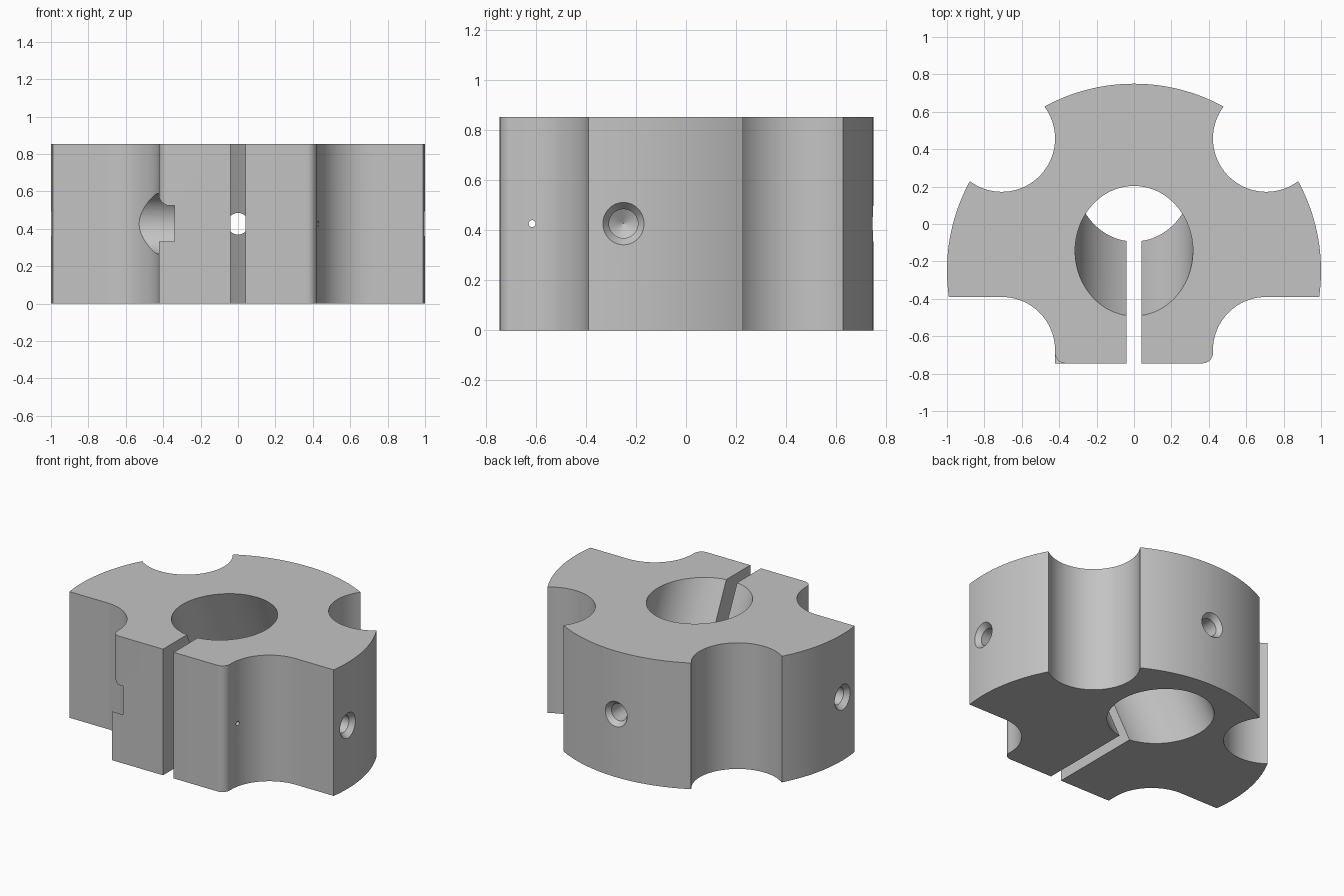
import bpy, bmesh
from math import sin, cos, pi, radians, asin, sqrt, degrees
from mathutils import Matrix

if "Cube" in bpy.data.objects:
    bpy.data.objects.remove(bpy.data.objects["Cube"], do_unlink=True)

HEIGHT, MID = 0.854, 0.427
HUB_Y, NOTCH_R = -0.25, 0.285      # disc centre and scallop radius
FRONT_Y, SIDE_X, FILLET = -0.745, 0.422, 0.055


def arc(cx, cy, r, start, end, n):
    angles = [radians(start + (end - start) * i / n) for i in range(n + 1)]
    return [(cx + r * cos(a), cy + r * sin(a)) for a in angles]


def make_object(name, bm):
    bmesh.ops.recalc_face_normals(bm, faces=bm.faces)
    mesh = bpy.data.meshes.new(name)
    bm.to_mesh(mesh)
    bm.free()
    obj = bpy.data.objects.new(name, mesh)
    bpy.context.collection.objects.link(obj)
    return obj


def prism(name, outline, z0, z1):
    bm = bmesh.new()
    face = bm.faces.new([bm.verts.new((x, y, z0)) for x, y in outline])
    top = bmesh.ops.extrude_face_region(bm, geom=[face])["geom"]
    verts = [v for v in top if isinstance(v, bmesh.types.BMVert)]
    bmesh.ops.translate(bm, vec=(0, 0, z1 - z0), verts=verts)
    return make_object(name, bm)


def lathe(name, profile, matrix, n=64):
    """Turn (radius, distance) points about the local z axis."""
    bm = bmesh.new()
    rings = [[bm.verts.new((r * cos(2 * pi * i / n), r * sin(2 * pi * i / n), d))
              for i in range(n)] for r, d in profile]
    for a, b in zip(rings, rings[1:]):
        for i in range(n):
            j = (i + 1) % n
            bm.faces.new((a[i], a[j], b[j], b[i]))
    bm.faces.new(rings[0])
    bm.faces.new(rings[-1])
    bm.transform(matrix)
    return make_object(name, bm)


def cut(body, cutter):
    mod = body.modifiers.new("cut", "BOOLEAN")
    mod.operation, mod.solver, mod.object = "DIFFERENCE", "EXACT", cutter
    bpy.context.view_layer.objects.active = body
    bpy.ops.object.modifier_apply(modifier=mod.name)
    bpy.data.objects.remove(cutter, do_unlink=True)


# Clamp outline: half profile from the front tab round to the back, mirrored
low_y = -0.675
half_span = degrees(2 * asin(NOTCH_R / 2))
lean = 90 - half_span / 2
diag = sqrt(0.5)
arm_start = degrees(asin(low_y + NOTCH_R - HUB_Y))
half = [(SIDE_X, FRONT_Y)]
half += arc(SIDE_X + NOTCH_R, low_y, NOTCH_R, 180, 90, 24)
half += arc(0, HUB_Y, 1, arm_start, 45 - half_span, 18)
half += arc(diag, HUB_Y + diag, NOTCH_R, 225 + lean, 225 - lean, 40)[1:]
half += arc(0, HUB_Y, 1, 45 + half_span, 90, 16)[1:]
outline = half + [(-x, y) for x, y in reversed(half[:-1])]
body = prism("clamp_body", outline, 0, HEIGHT)

# Rounded front corners: full height on one side, upper half on the other
for side, z0 in ((1, -0.1), (-1, MID)):
    curve = arc(SIDE_X - FILLET, FRONT_Y + FILLET, FILLET, -90, 0, 8)
    corner = curve + [(SIDE_X + 0.02, FRONT_Y + FILLET), (SIDE_X + 0.02, FRONT_Y - 0.02),
                      (SIDE_X - FILLET, FRONT_Y - 0.02)]
    cut(body, prism("corner_cutter", [(side * x, y) for x, y in corner], z0, HEIGHT + 0.1))

# Tilted bore
tilt = Matrix.Translation((0, 0.055, MID)) @ Matrix.Rotation(radians(25), 4, "X")
cut(body, lathe("bore_cutter", [(0.315, -1), (0.315, 1)], tilt, 96))

# Clamping slit
slit = [(-0.04, -0.9), (0.04, -0.9), (0.04, 0), (-0.04, 0)]
cut(body, prism("slit_cutter", slit, -0.1, HEIGHT + 0.1))

# Countersunk radial holes with drill-point ends
drill = [(0.11, -0.025), (0.085, 0), (0.058, 0.035), (0.058, 0.45), (0.001, 0.485)]
for angle in (0, 90, 180):
    place = (Matrix.Translation((0, HUB_Y, MID)) @ Matrix.Rotation(radians(angle), 4, "Z")
             @ Matrix.Translation((1, 0, 0)) @ Matrix.Rotation(-pi / 2, 4, "Y"))
    cut(body, lathe("hole_cutter", drill, place, 40))

# Clamp screw: wide head recess and thin through hole
across = Matrix.Translation((0, -0.615, MID)) @ Matrix.Rotation(pi / 2, 4, "Y")
cut(body, lathe("recess_cutter", [(0.162, -0.62), (0.162, -0.34)], across))
cut(body, lathe("screw_hole_cutter", [(0.014, -0.5), (0.014, 0.5)], across, 20))

# Grey metal
grey = bpy.data.materials.new("grey_metal")
grey.use_nodes = True
colour = (0.55, 0.55, 0.55, 1)
grey.diffuse_color = colour
grey.node_tree.nodes["Principled BSDF"].inputs["Base Color"].default_value = colour
body.data.materials.clear()
body.data.materials.append(grey)
for poly in body.data.polygons:
    poly.material_index = 0

bpy.ops.object.select_all(action="DESELECT")
body.select_set(True)
bpy.context.view_layer.objects.active = body
bpy.ops.object.shade_smooth_by_angle(angle=radians(30))
